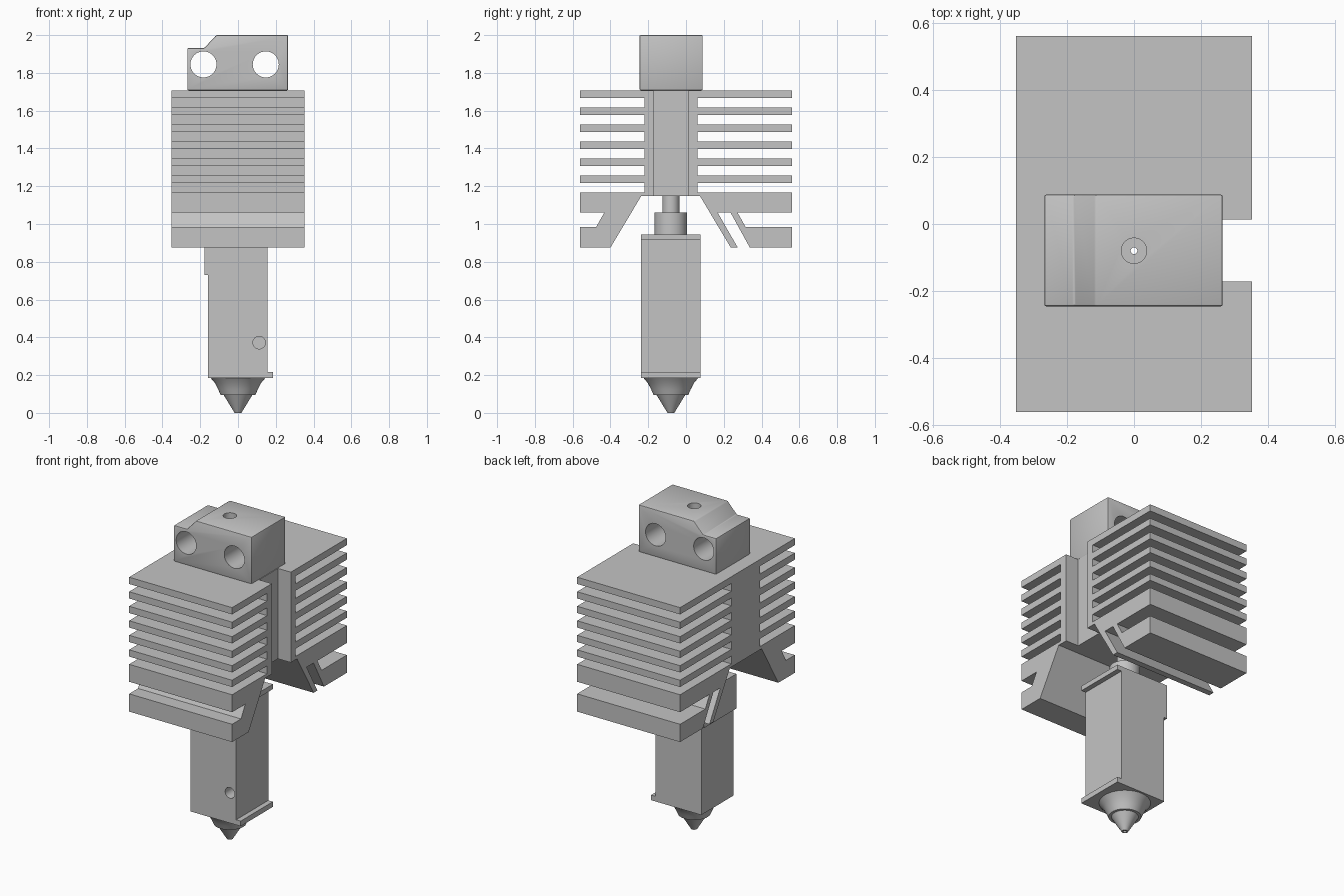
import bpy, bmesh, math
from mathutils import Matrix, Vector

cube = bpy.data.objects.get("Cube")
if cube:
    bpy.data.objects.remove(cube, do_unlink=True)

metal = bpy.data.materials.new("plain grey metal")
metal.use_nodes = True
GREY = (0.55, 0.55, 0.55, 1)
metal.diffuse_color = GREY
metal.node_tree.nodes["Principled BSDF"].inputs["Base Color"].default_value = GREY

AXIS_Y = -0.08      # the filament path runs down this line
BORE = 0.01


def finish(name, bm):
    bmesh.ops.recalc_face_normals(bm, faces=bm.faces)
    mesh = bpy.data.meshes.new(name)
    bm.to_mesh(mesh)
    bm.free()
    mesh.materials.append(metal)
    obj = bpy.data.objects.new(name, mesh)
    bpy.context.collection.objects.link(obj)
    return obj


def activate(obj):
    bpy.ops.object.select_all(action='DESELECT')
    obj.select_set(True)
    bpy.context.view_layer.objects.active = obj


def smooth(obj):
    activate(obj)
    bpy.ops.object.shade_smooth_by_angle(angle=math.radians(30))


def prism(name, points, shift):
    """Extrude a closed outline of 3D points along a vector."""
    bm = bmesh.new()
    face = bm.faces.new([bm.verts.new(p) for p in points])
    ext = bmesh.ops.extrude_face_region(bm, geom=[face])["geom"]
    verts = [g for g in ext if isinstance(g, bmesh.types.BMVert)]
    bmesh.ops.translate(bm, verts=verts, vec=shift)
    return finish(name, bm)


def box(name, x0, x1, y0, y1, z0, z1):
    return prism(name, [(x0, y0, z0), (x1, y0, z0), (x1, y1, z0), (x0, y1, z0)],
                 (0, 0, z1 - z0))


def lathe(name, profile, n=48):
    """Turn a closed radius/height loop round the filament path."""
    bm = bmesh.new()
    rings = []
    for i in range(n):
        a = math.tau * i / n
        rings.append([bm.verts.new((r * math.cos(a), AXIS_Y + r * math.sin(a), z))
                      for r, z in profile])
    k = len(profile)
    for i in range(n):
        a, b = rings[i], rings[(i + 1) % n]
        for j in range(k):
            m = (j + 1) % k
            bm.faces.new((a[j], b[j], b[m], a[m]))
    obj = finish(name, bm)
    smooth(obj)
    return obj


def rod(centre, radius, depth, axis='Z'):
    bm = bmesh.new()
    turn = Matrix.Rotation(math.pi / 2, 4, 'X') if axis == 'Y' else Matrix.Identity(4)
    bmesh.ops.create_cone(bm, cap_ends=True, segments=40, radius1=radius, radius2=radius,
                          depth=depth, matrix=Matrix.Translation(Vector(centre)) @ turn)
    return finish("cutter", bm)


def cut(obj, *cutters):
    for c in cutters:
        mod = obj.modifiers.new("cut", 'BOOLEAN')
        mod.operation, mod.solver, mod.object = 'DIFFERENCE', 'EXACT', c
        activate(obj)
        bpy.ops.object.modifier_apply(modifier=mod.name)
        bpy.data.objects.remove(c, do_unlink=True)


# Finned heatsink: comb outline with angled shrouds underneath
HALF_X, HALF_Y, TOP = 0.353, 0.562, 1.708
PITCH, THICK, FINS = 0.09, 0.042, 6
LOW_FIN = TOP - FINS * PITCH
CORE = (-0.22, 0.06)


def comb(side, root):
    pts = []
    for i in range(FINS):
        z = TOP - i * PITCH
        pts += [(side, z), (side, z - THICK), (root, z - THICK), (root, z - PITCH)]
    return pts + [(side, LOW_FIN)]


back = comb(HALF_Y, CORE[1]) + [
    (HALF_Y, 1.06), (0.273, 1.06), (0.315, 0.985), (HALF_Y, 0.985), (HALF_Y, 0.875),
    (0.338, 0.875), (0.236, 1.06), (0.168, 1.06), (0.274, 0.875), (0.237, 0.875),
    (0.074, 1.148)]
front = comb(-HALF_Y, CORE[0]) + [
    (-HALF_Y, 1.06), (-0.433, 1.06), (-0.475, 0.985), (-HALF_Y, 0.985),
    (-HALF_Y, 0.875), (-0.4, 0.875), (-0.237, 1.148)]
outline = [(-HALF_X, y, z) for y, z in back + front[::-1]]
heatsink = prism("heatsink", outline, (2 * HALF_X, 0, 0))
cut(heatsink,
    box("cutter", 0.265, 0.5, -0.172, 0.013, 1, 1.8),
    rod((0, AXIS_Y, 1.4), BORE, 1))

# Mounting block with chamfered corner, two cross holes and a filament inlet
mount_shape = [(-0.268, TOP), (0.265, TOP), (0.265, 2), (-0.115, 2),
               (-0.178, 1.932), (-0.268, 1.932)]
mount = prism("mounting_block", [(x, -0.246, z) for x, z in mount_shape], (0, 0.334, 0))
bevel = mount.modifiers.new("soft edges", 'BEVEL')
bevel.width, bevel.segments = 0.006, 2
activate(mount)
bpy.ops.object.modifier_apply(modifier=bevel.name)
cut(mount,
    rod((-0.183, 0, 1.845), 0.069, 1, 'Y'),
    rod((0.147, 0, 1.845), 0.069, 1, 'Y'),
    rod((0, AXIS_Y, 2), 0.038, 0.4),
    rod((0, AXIS_Y, 1.8), BORE, 1))
smooth(mount)

# Thin heat break and its wider collar
lathe("heat_break", [(BORE, 1.15), (0.045, 1.15), (0.045, 1.062), (0.086, 1.062),
                     (0.086, 0.945), (BORE, 0.945)])

# Heater block: C-shaped outline with top and bottom lips, sensor hole in front
heater_shape = [(-0.158, 0.185), (0.186, 0.185), (0.186, 0.217), (0.155, 0.217),
                (0.155, 0.915), (0.186, 0.915), (0.186, 0.945), (-0.178, 0.945),
                (-0.178, 0.73), (-0.158, 0.73)]
heater = prism("heater_block", [(x, -0.239, z) for x, z in heater_shape], (0, 0.315, 0))
cut(heater,
    rod((0.112, -0.239, 0.372), 0.033, 0.4, 'Y'),
    rod((0, AXIS_Y, 0.56), BORE, 1))
smooth(heater)

# Nozzle: flared skirt, small step, pointed tip
lathe("nozzle", [(BORE, 0.185), (0.145, 0.185), (0.122, 0.158), (0.105, 0.125),
                 (0.092, 0.095), (0.076, 0.095), (0.018, 0), (BORE, 0)])
